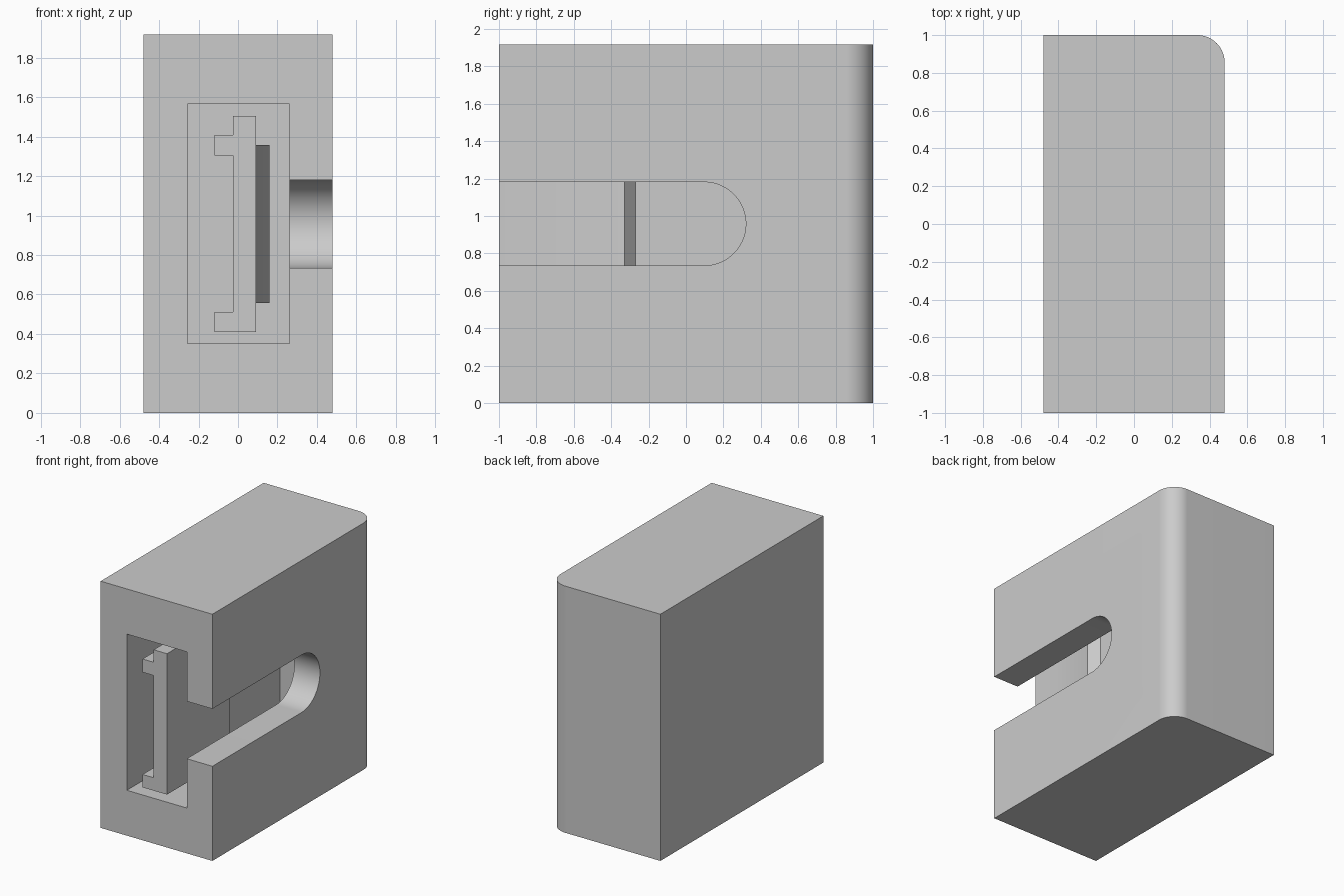
import bpy, bmesh, math
from mathutils import Vector

cube = bpy.data.objects.get("Cube")
if cube:
    bpy.data.objects.remove(cube, do_unlink=True)

grey = bpy.data.materials.new("plain grey")
grey.use_nodes = True
grey.diffuse_color = (0.6, 0.6, 0.6, 1)
grey.node_tree.nodes["Principled BSDF"].inputs["Base Color"].default_value = (0.6, 0.6, 0.6, 1)


def prism(name, profile, axis, start, end):
    """Extrude a 2D profile along an axis; the profile uses the other two axes in x, y, z order."""
    def place(p, depth):
        co = list(p)
        co.insert(axis, depth)
        return Vector(co)
    bm = bmesh.new()
    face = bm.faces.new([bm.verts.new(place(p, start)) for p in profile])
    grown = bmesh.ops.extrude_face_region(bm, geom=[face])["geom"]
    shift = place((0, 0), end - start)
    bmesh.ops.translate(bm, vec=shift, verts=[v for v in grown if isinstance(v, bmesh.types.BMVert)])
    bmesh.ops.recalc_face_normals(bm, faces=bm.faces)
    mesh = bpy.data.meshes.new(name)
    bm.to_mesh(mesh)
    bm.free()
    mesh.materials.append(grey)
    obj = bpy.data.objects.new(name, mesh)
    bpy.context.collection.objects.link(obj)
    return obj


def arc(cx, cy, r, a0, a1, steps):
    angles = [math.radians(a0 + (a1 - a0) * i / steps) for i in range(steps + 1)]
    return [(cx + r * math.cos(a), cy + r * math.sin(a)) for a in angles]


def rect(a0, b0, a1, b1):
    return [(a0, b0), (a1, b0), (a1, b1), (a0, b1)]


def activate(obj):
    bpy.ops.object.select_all(action="DESELECT")
    obj.select_set(True)
    bpy.context.view_layer.objects.active = obj


def combine(target, tool, operation):
    mod = target.modifiers.new(operation, "BOOLEAN")
    mod.object, mod.operation, mod.solver = tool, operation, "EXACT"
    activate(target)
    bpy.ops.object.modifier_apply(modifier=mod.name)
    bpy.data.objects.remove(tool, do_unlink=True)


BACK = 0.387   # rear wall of the cavity
MID = 0.958    # half height

# Housing block with one rounded rear corner
outline = [(-0.48, -1), (0.48, -1)] + arc(0.335, 0.855, 0.145, 0, 90, 24) + [(-0.48, 1)]
housing = prism("housing", outline, 2, 0, 2 * MID)

# Front cavity and round-ended side slot
combine(housing, prism("cavity_cutter", rect(-0.255, 0.352, 0.26, 1.565), 1, -1.2, BACK), "DIFFERENCE")
slot = [(-1.2, MID - 0.223)] + arc(0.097, MID, 0.223, -90, 90, 40) + [(-1.2, MID + 0.223)]
combine(housing, prism("slot_cutter", slot, 0, 0.15, 0.6), "DIFFERENCE")

# Flexible latch arm: a channel section with two short flanges
half = [(-0.12, 0.447), (-0.12, 0.547), (0.09, 0.547)]
section = [(-0.025, MID + 0.347)] + [(-0.12, MID + 0.347), (-0.12, MID + 0.45),
           (-0.025, MID + 0.45), (-0.025, MID + 0.547), (0.09, MID + 0.547),
           (0.09, MID - 0.547), (-0.12, MID - 0.547), (-0.12, MID - 0.447),
           (-0.025, MID - 0.447)]
arm = prism("latch_arm", section, 1, -1, BACK)

# Ramped catch on the arm
catch = [(0.05, -0.75), (0.09, -0.75), (0.16, -0.33), (0.09, -0.27), (0.05, -0.27)]
combine(arm, prism("catch", catch, 2, MID - 0.4, MID + 0.4), "UNION")

for obj in (housing, arm):
    activate(obj)
    bpy.ops.object.shade_smooth_by_angle(angle=math.radians(30))
